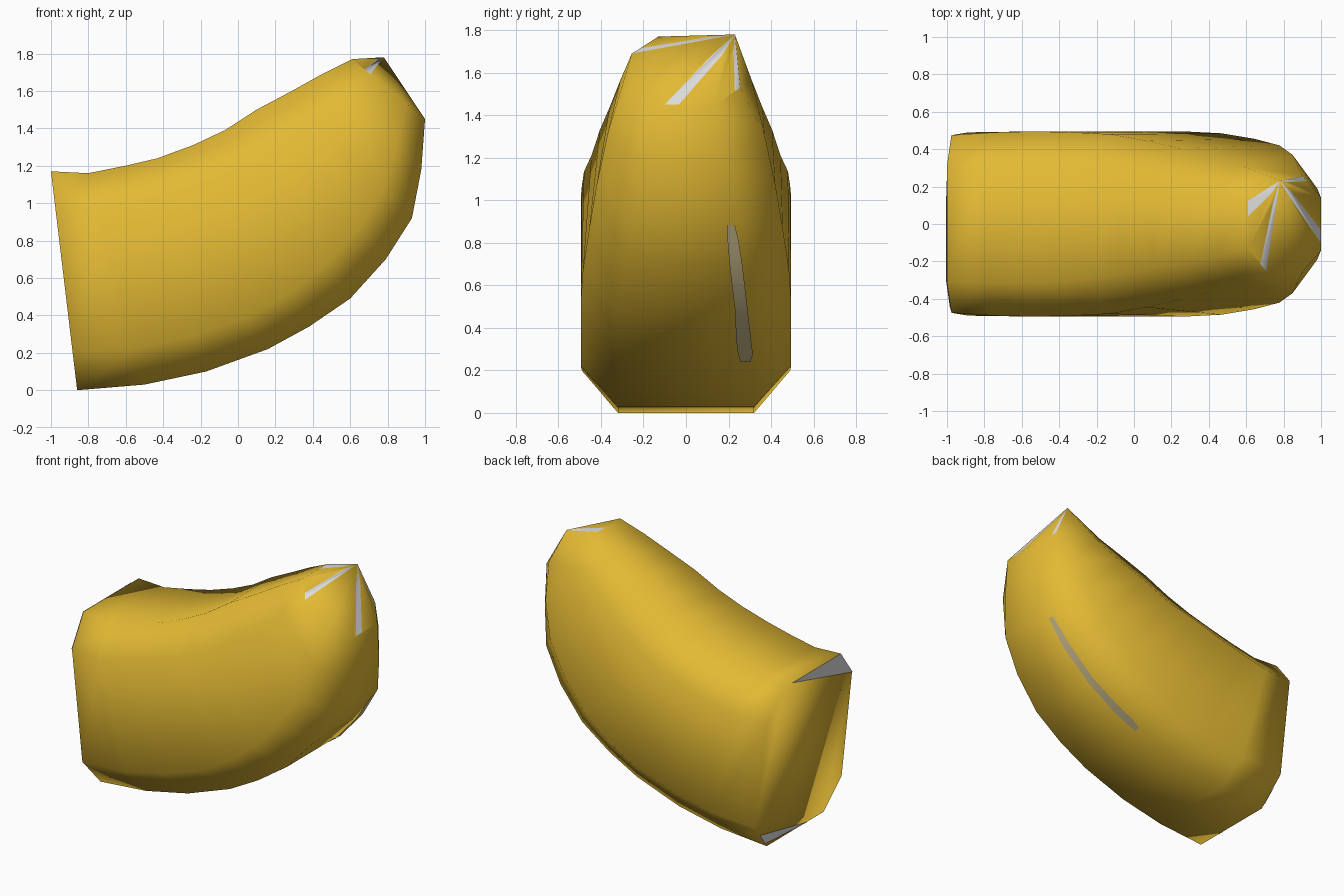
import bpy
import bmesh
from mathutils import Vector

if "Cube" in bpy.data.objects:
    bpy.data.objects.remove(bpy.data.objects["Cube"])


def material(name, rgb):
    m = bpy.data.materials.new(name)
    m.diffuse_color = (*rgb, 1)
    m.use_nodes = True
    m.node_tree.nodes["Principled BSDF"].inputs["Base Color"].default_value = m.diffuse_color
    return m


YELLOW = material("golden yellow", (0.77, 0.49, 0.034))
GREY = material("light grey", (0.72, 0.72, 0.72))
TAN = material("pale tan", (0.71, 0.60, 0.32))


def add_mesh(name, verts, faces, mats, slots=None, smooth=False, weld=False):
    me = bpy.data.meshes.new(name)
    me.from_pydata([tuple(v) for v in verts], [], faces)
    for m in mats:
        me.materials.append(m)
    for i, p in enumerate(me.polygons):
        p.use_smooth = smooth
        if slots:
            p.material_index = slots[i]
    if weld:
        bm = bmesh.new()
        bm.from_mesh(me)
        bmesh.ops.remove_doubles(bm, verts=bm.verts, dist=0.0005)
        bm.to_mesh(me)
        bm.free()
    ob = bpy.data.objects.new(name, me)
    bpy.context.collection.objects.link(ob)
    return ob


# Outer and inner bend of the body (x, z), with half widths per section
outer = [(-.86, 0), (-.5, .03), (-.17, .10), (.16, .22), (.38, .34),
         (.60, .49), (.79, .70), (.93, .92), (.98, 1.18), (1.0, 1.45)]
inner = [(-1, 1.17), (-.8, 1.16), (-.6, 1.20), (-.43, 1.24), (-.24, 1.31),
         (-.07, 1.39), (.10, 1.50), (.27, 1.59), (.45, 1.69), (.61, 1.77)]
low_edge = [.32, .32, .32, .32, .32, .31, .285, .245, .19, .14]
low_side = [.49, .495, .495, .495, .495, .485, .455, .42, .37, .255]
high_side = [.475, .49, .495, .49, .48, .445, .405, .36, .31, .255]
high_edge = [.31, .31, .31, .31, .29, .27, .24, .21, .17, .13]
chamfer = [.17, .17, .17, .17, .18, .20, .21, .23, .25, .25]


def section(i):
    """Eight-sided section: two outer, four side, two inner corners."""
    a, b = Vector((outer[i][0], 0, outer[i][1])), Vector((inner[i][0], 0, inner[i][1]))
    t, e, s, u, v = chamfer[i], low_edge[i], low_side[i], high_side[i], high_edge[i]
    layout = [(0, e), (0, -e), (t, -s), (1 - t, -u), (1, -v), (1, v), (1 - t, u), (t, s)]
    return [a.lerp(b, f) + Vector((0, y, 0)) for f, y in layout]


rings = [section(i) for i in range(len(outer))]
rings[-1][6] = Vector((.78, .23, 1.78))   # raised corner of the tip
n = len(rings)

# Curved body with its flat end
verts = [v for r in rings for v in r]
faces = [(i * 8 + k, (i + 1) * 8 + k, (i + 1) * 8 + (k + 1) % 8, i * 8 + (k + 1) % 8)
         for i in range(n - 1) for k in range(8)]
faces.append(tuple(range(8)))
slots = [0] * len(faces)

# Tip: a fan from the raised corner, with grey streaks cut into it
# (edge fractions at the rim, then fractions of the wider part near the corner)
tip = rings[-1]
apex = tip[6]
streaks = {7: (0, .22, 0, .4), 0: (.62, .86, .42, .98),
           3: (0, .32, 0, .6), 4: (.66, .98, .45, 1)}
for k in (7, 0, 1, 2, 3, 4):
    a, b = tip[k], tip[(k + 1) % 8]
    if k in streaks:
        lo, hi, w0, w1 = streaks[k]
        p, q = a.lerp(b, lo), a.lerp(b, hi)
        r, s = apex.lerp(a.lerp(b, w0), .3), apex.lerp(a.lerp(b, w1), .3)
        parts = [([apex, r, p, q, s], 1), ([q, b, s], 0)]
        if w1 < 1:
            parts.append(([s, b, apex], 0))
        if lo > 0:
            parts += [([a, p, r], 0), ([apex, a, r], 0)]
    else:
        parts = [([apex, a, b], 0)]
    for pts, slot in parts:
        j = len(verts)
        verts += pts
        faces.append(tuple(range(j + len(pts) - 1, j - 1, -1)))
        slots.append(slot)
body = add_mesh("curved_body", verts, faces, [YELLOW, GREY], slots, smooth=True, weld=True)

# Make the body faces point outward
bm = bmesh.new()
bm.from_mesh(body.data)
centre = Vector((.1, 0, .9))
end_face = min(bm.faces, key=lambda f: f.calc_center_median().x)
if end_face.normal.x > 0:
    bmesh.ops.reverse_faces(bm, faces=[end_face])
for f in bm.faces:
    mid = f.calc_center_median()
    if f is end_face:
        continue
    # compare with the nearest point on the centre line of the bend
    spine = min(((Vector((o[0], 0, o[1])) + Vector((c[0], 0, c[1]))) / 2
                 for o, c in zip(outer, inner)), key=lambda s: (s - mid).length)
    spine = Vector((.55, 0, 1.3)) if mid.x + mid.z > 2.3 else spine
    if f.normal.dot(mid - spine) < 0:
        f.normal_flip()
bm.to_mesh(body.data)
bm.free()

# Thin grey slivers on the flat end
end = rings[0]
off = Vector((-.993, 0, -.12)) * .004


def sliver(name, pts):
    pts = [p + off for p in pts]
    if (pts[1] - pts[0]).cross(pts[2] - pts[0]).x > 0:
        pts.reverse()
    add_mesh(name, pts, [(0, 1, 2)], [GREY])


sliver("upper_end_streak", [end[4], end[3], end[4].lerp(end[5], .88)])
sliver("lower_end_streak", [end[7].lerp(end[0], .4), end[7].lerp(end[0], .85),
                            end[0].lerp(end[1], .72)])

# Pale streak along the outer bend
verts = []
stations = [(3.2, .28, .022), (3.5, .28, .035), (4, .272, .035), (5, .26, .03),
            (6, .235, .03), (6.5, .222, .026), (6.85, .212, .018)]
for u, y, half in stations:
    i = int(u)
    p0, p1 = Vector(outer[i]), Vector(outer[i + 1])
    d = (p1 - p0).normalized()
    p = p0.lerp(p1, u - i) + Vector((d.y, -d.x)) * .006
    verts += [(p.x, y - half, p.y), (p.x, y + half, p.y)]
add_mesh("bend_streak", verts,
         [(2 * i, 2 * i + 2, 2 * i + 3, 2 * i + 1) for i in range(len(stations) - 1)],
         [TAN], smooth=True)
streak = bpy.data.objects["bend_streak"].data
if streak.polygons[0].normal.z > 0:
    streak.flip_normals()
